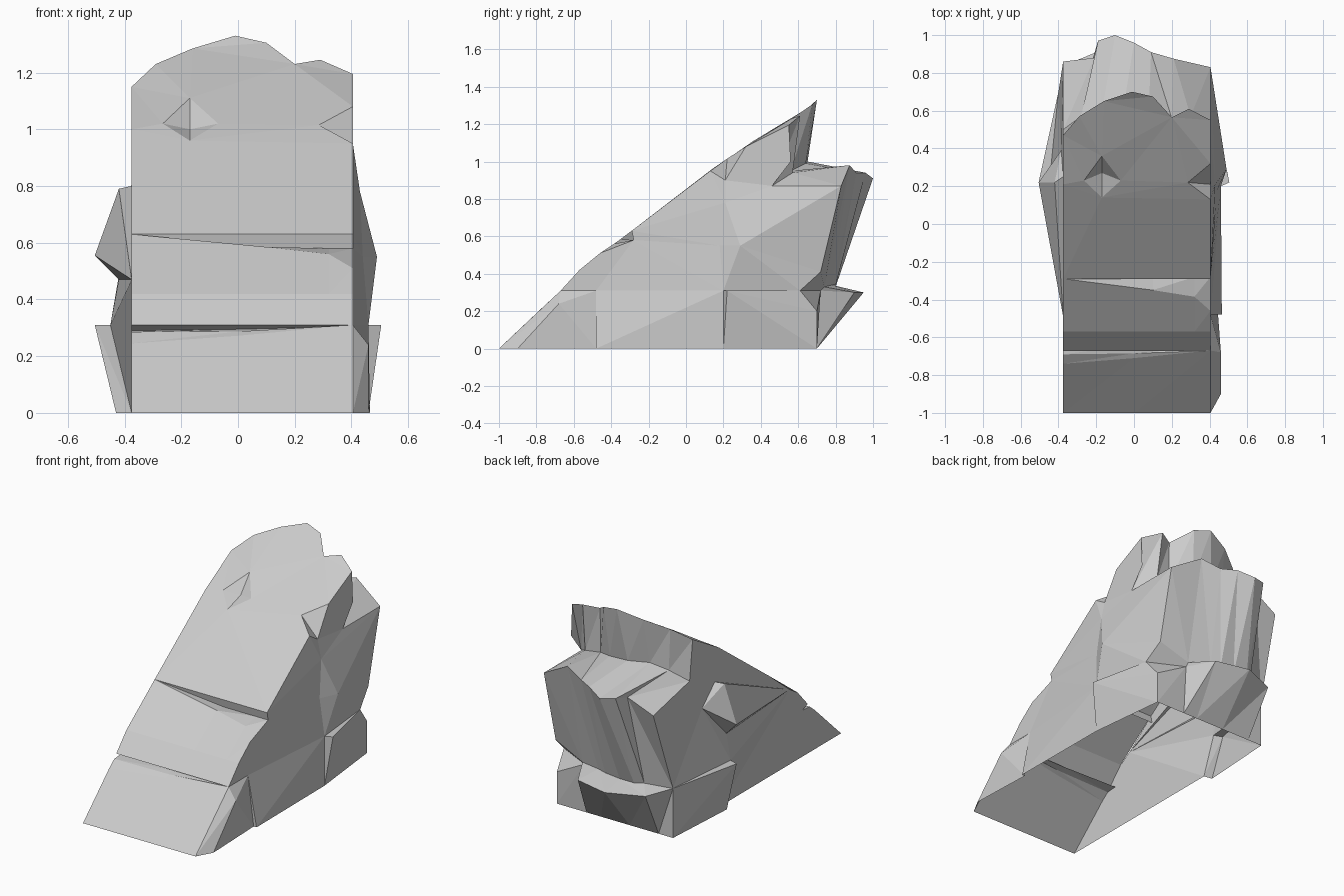
import bpy
import bmesh
from mathutils import Vector

cube = bpy.data.objects.get("Cube")
if cube:
    bpy.data.objects.remove(cube, do_unlink=True)

stone = bpy.data.materials.new("stone_grey")
stone.use_nodes = True
stone.diffuse_color = (0.6, 0.6, 0.6, 1)
stone.node_tree.nodes["Principled BSDF"].inputs["Base Color"].default_value = stone.diffuse_color

EAST, WEST = 0.405, -0.375      # side planes of the boulder
FRONT, BACK = Vector((0, -0.7, 0.7)), Vector((0, 1, 0.1))
UP = Vector((0, 0.1, 1))
RIGHTWARD, LEFTWARD = Vector((1, 0, 0)), Vector((-1, 0, 0))


def finish(name, bm, outward):
    """Turn every facet outward and store the mesh as a flat shaded object."""
    bmesh.ops.remove_doubles(bm, verts=bm.verts[:], dist=0.0005)
    bm.normal_update()
    for face in bm.faces:
        if face.normal.dot(outward) < 0:
            face.normal_flip()
    mesh = bpy.data.meshes.new(name)
    bm.to_mesh(mesh)
    bm.free()
    mesh.materials.append(stone)
    part = bpy.data.objects.new(name, mesh)
    bpy.context.collection.objects.link(part)
    return part


def loft(name, outward, *rows):
    """Bridge successive rows of points with triangles."""
    bm = bmesh.new()
    grid = [[bm.verts.new(point) for point in row] for row in rows]
    for low, high in zip(grid, grid[1:]):
        for i in range(len(low) - 1):
            bm.faces.new((low[i], low[i + 1], high[i + 1]))
            bm.faces.new((low[i], high[i + 1], high[i]))
    return finish(name, bm, outward)


def fan(name, outward, apex, rim, closed=True):
    """Facets running from a raised or sunken apex to a rim."""
    bm = bmesh.new()
    top = bm.verts.new(apex)
    ring = [bm.verts.new(point) for point in rim]
    pairs = list(zip(ring, ring[1:]))
    if closed:
        pairs.append((ring[-1], ring[0]))
    for first, second in pairs:
        bm.faces.new((top, first, second))
    return finish(name, bm, outward)


def patch(name, outward, *loops):
    """Fill an outline, leaving any further loops as holes."""
    bm = bmesh.new()
    edges = []
    for loop in loops:
        ring = [bm.verts.new(point) for point in loop]
        for i, vert in enumerate(ring):
            edges.append(bm.edges.new((vert, ring[i - 1])))
    bmesh.ops.triangle_fill(bm, use_beauty=True, edges=edges, normal=outward)
    return finish(name, bm, outward)


def east(y, z):
    return (EAST, y, z)


def west(y, z):
    return (WEST, y, z)


def across(y, z):
    """A level row of points from one side to the other."""
    return [(x, y, z) for x in (WEST, 0.1, 0.32, EAST)]


# Lower front slab and the narrow crack above it
toe_west, toe_east = west(-1, 0), east(-1, 0)
lip_west, lip_east = west(-.67, .31), east(-.67, .31)
step_west, ridge_west = west(-.74, .245), west(-.69, .285)
ridge = [ridge_west, (0, -.685, .287), lip_east]
loft("lower_slab", FRONT, (toe_west, (0, -1, 0), toe_east),
     (step_west, (0, -.71, .272), lip_east), ridge)
loft("lower_crack", FRONT, ridge,
     (west(-.62, .29), (0, -.64, .295), east(-.65, .305)),
     (lip_west, (0, -.67, .31), lip_east))

# Middle slab and the crack above it
ledge = [west(-.29, .63), (.1, -.35, .585), (.32, -.385, .56), east(-.46, .51)]
brow = across(-.29, .63)
loft("middle_slab", FRONT, across(-.67, .31), across(-.57, .42), ledge)
loft("upper_crack", FRONT, ledge, across(-.28, .58), brow)

# Upper slab with a ragged crest, a pit and a chipped edge
crest = [west(.47, 1.15), (-.29, .57, 1.23), (-.16, .65, 1.285), (-.01, .7, 1.33),
         (.1, .675, 1.305), (.2, .565, 1.23), (.29, .61, 1.245), east(.55, 1.195)]
chip_low, chip_in, chip_high = east(.13, .95), (.285, .22, 1.015), east(.32, 1.08)
chip_side = east(.21, .9)
bend_west = west(.21, 1)
pit = [(-.17, .36, 1.11), (-.265, .23, 1.02), (-.17, .14, .96), (-.07, .23, 1.02)]
patch("upper_slab", FRONT,
      [brow[0], brow[-1], chip_low, chip_in, chip_high] + crest[::-1] + [bend_west], pit)
fan("pit", FRONT, (-.17, .27, 1), pit)
fan("edge_chip", RIGHTWARD, chip_in, (chip_low, chip_side, chip_high), closed=False)

# Back of the crest, the shelf behind it and the fluted rear face
nook = east(.46, .87)
shelf_in = [west(.5, .9), (-.28, .57, .97), (-.17, .6, 1), (-.05, .65, 1),
            (.08, .64, .99), (.2, .56, .95), (.3, .57, .94), nook]
rear_west, rear_east = west(.86, .82), east(.83, .87)
rim = [rear_west, (-.21, .88, .9), (-.19, .97, .92), (-.1, 1, .91),
       (0, .96, .94), (.09, .91, .94), (.21, .875, .98), rear_east]
foot_west, foot_east = (-.4, .7, .31), (.42, .61, .31)
spur, corner = (.4, .72, .41), east(.7, .2)
foot = [foot_west, (-.25, .77, .33), (-.2, .8, .33), (-.1, .8, .33),
        (0, .8, .34), (.06, .78, .34), (.2, .74, .33), spur]
loft("crest_back", BACK, crest, shelf_in)
loft("rear_shelf", UP, shelf_in, rim)
loft("rear_flutes", BACK, foot, rim)

# Overhanging ledge at the rear base
base_west, base_east = (-.4, .7, 0), (EAST, .7, 0)
base_mid, shelf_end = (.2, .7, 0), (.2, .72, .31)
nose = [foot_west, (-.32, .86, .3), (-.1, .95, .3), (.12, .9, .3), shelf_end]
loft("rear_ledge_top", UP, nose, [foot[i] for i in (0, 1, 3, 5, 6)])
loft("rear_ledge_under", BACK, nose,
     [base_west, (-.3, .7, 0), (-.1, .7, 0), (.1, .7, 0), base_mid])
fan("rear_base", BACK, shelf_end,
    (base_mid, base_east, corner, foot_east, spur, foot[-2]), closed=False)

# East side: toe bulge, main wall, shoulder and base block
toe_back, toe_heel, wall_toe = east(-.48, .31), (.445, -.48, 0), (.465, -.48, 0)
fan("east_toe", RIGHTWARD, (.46, -.68, .24),
    (toe_east, (.46, -.9, 0), toe_heel, toe_back, lip_east))
patch("east_step", FRONT, [toe_back, toe_heel, wall_toe])
waist, heel = (.46, .2, .31), (.46, .2, 0)
fold, shoulder = (.44, .18, .55), (.43, .21, .78)
patch("east_wall", RIGHTWARD,
      [toe_back, wall_toe, heel, waist, fold, shoulder, chip_side, chip_low,
       brow[-1], east(-.28, .58), ledge[-1], east(-.57, .42), lip_east])
fan("east_shoulder", RIGHTWARD, (.49, .29, .55),
    (waist, fold, shoulder, rear_east, spur, foot_east))
patch("east_upper", RIGHTWARD,
      [shoulder, chip_side, chip_high, crest[-1], east(.56, 1), nook, rear_east])
fan("east_block", RIGHTWARD, (.505, .22, .31),
    (waist, heel, base_east, corner, foot_east))

# West side: main wall, wedge, shoulder and base block
wedge_tip = west(-.49, .47)
elbow, cap, tuck = (-.505, .22, .555), (-.42, .22, .79), west(.25, .8)
neck, hollow = (-.42, .2, .47), (-.385, .39, .69)
hip, heel_west = (-.45, .2, .31), west(.2, 0)
patch("west_wall", LEFTWARD,
      [toe_west, heel_west, hip, neck, elbow, wedge_tip, west(-.57, .42), lip_west,
       west(-.62, .29), ridge_west, step_west])
fan("west_wedge", LEFTWARD, cap, (elbow, wedge_tip, tuck), closed=False)
patch("west_upper", LEFTWARD,
      [wedge_tip, tuck, rear_west, shelf_in[0], crest[0], bend_west, brow[0]])
fan("west_shoulder", LEFTWARD, hollow,
    (elbow, cap, tuck, rear_west, foot_west, hip, neck))
fan("west_block", LEFTWARD, (-.505, .22, .31),
    (hip, heel_west, (-.43, .21, 0), base_west, foot_west))
